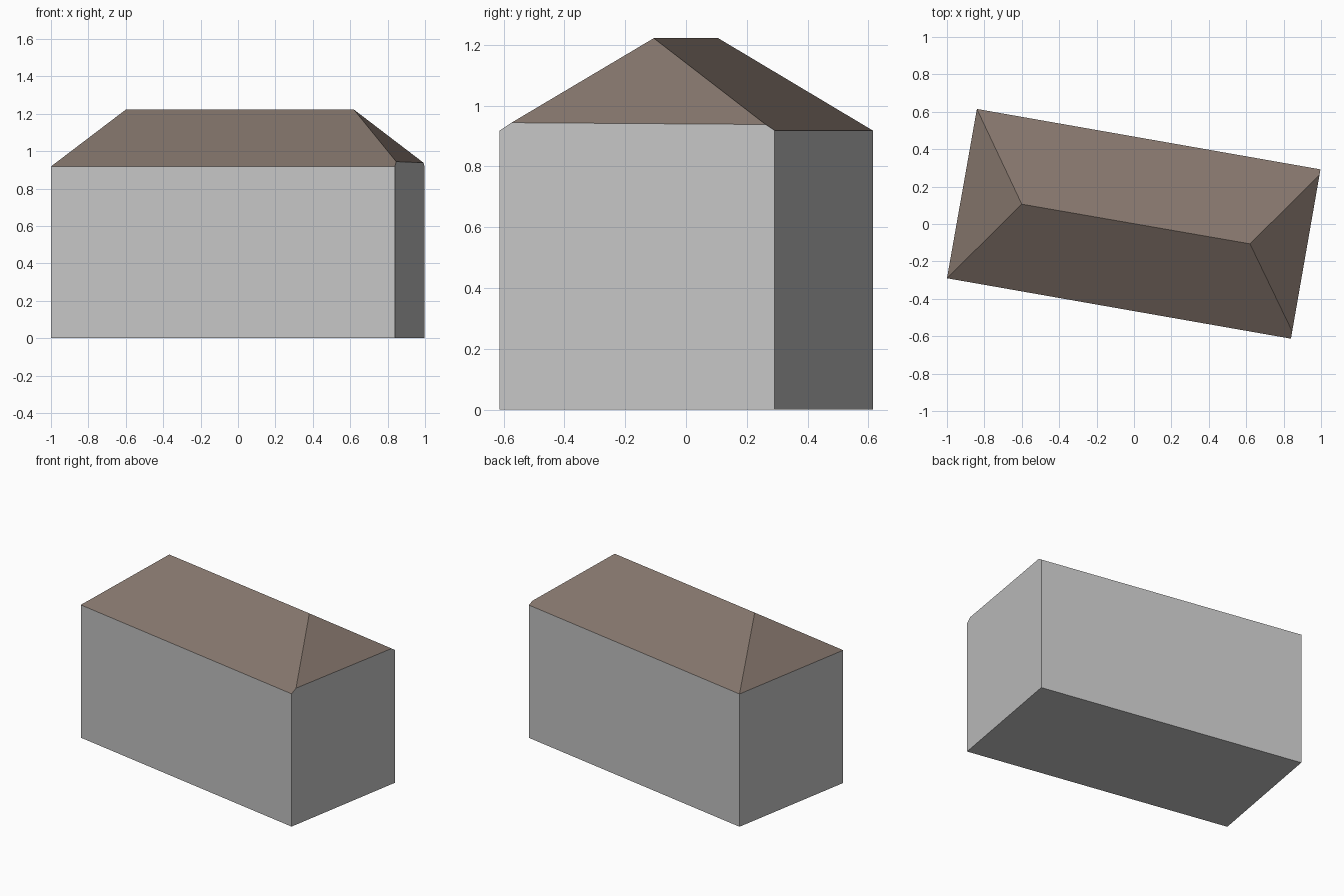
import bpy
from mathutils import Vector

if "Cube" in bpy.data.objects:
    bpy.data.objects.remove(bpy.data.objects["Cube"])


def material(name, rgb):
    m = bpy.data.materials.new(name)
    m.diffuse_color = (*rgb, 1)
    m.use_nodes = True
    m.node_tree.nodes["Principled BSDF"].inputs["Base Color"].default_value = m.diffuse_color
    return m


def build(name, verts, faces, mat):
    me = bpy.data.meshes.new(name)
    me.from_pydata(verts, [], faces)
    me.materials.append(mat)
    ob = bpy.data.objects.new(name, me)
    bpy.context.collection.objects.link(ob)
    return ob


EAVE, RIDGE = 0.918, 1.222
wall_mat = material("wall grey", (0.56, 0.56, 0.56))
roof_mat = material("roof brown", (0.235, 0.181, 0.152))

# Footprint corners: front left, front right, back right, back left
foot = [(-1, -0.29), (0.839, -0.613), (0.997, 0.292), (-0.84, 0.615)]
base = [Vector((x, y, 0)) for x, y in foot]
eave = [v + Vector((0, 0, EAVE)) for v in base]

# The right gable wall rises slightly above the eaves, with clipped corners
end_a = eave[1].lerp(eave[2], 0.043) + Vector((0, 0, 0.026))
end_b = eave[1].lerp(eave[2], 0.967) + Vector((0, 0, 0.020))

# Walls and floor
build("walls", base + eave + [end_a, end_b],
      [(3, 2, 1, 0), (0, 1, 5, 4), (1, 2, 6, 9, 8, 5),
       (2, 3, 7, 6), (3, 0, 4, 7)], wall_mat)

# Hipped roof: two long slopes and two end hips
ridge = [Vector((-0.6, 0.106, RIDGE)), Vector((0.62, -0.106, RIDGE))]
build("hipped_roof", eave + [end_a, end_b] + ridge,
      [(0, 1, 4, 7, 6), (2, 3, 6, 7, 5), (4, 5, 7), (3, 0, 6)], roof_mat)
